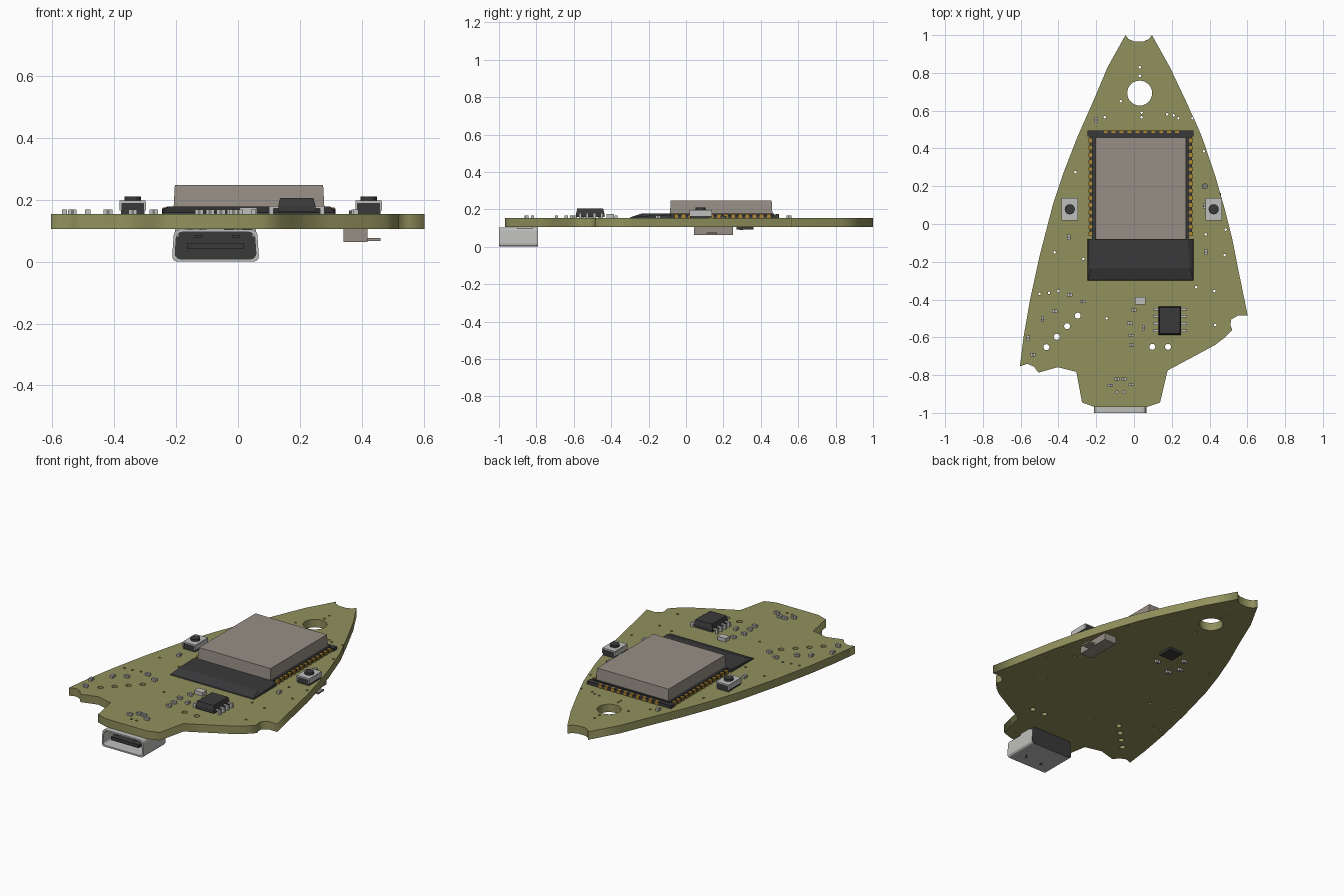
import bpy, bmesh, math
from mathutils import Vector


def material(name, rgb):
    m = bpy.data.materials.new(name)
    m.diffuse_color = (*rgb, 1)
    return m


OLIVE = material("olive board", (0.285, 0.285, 0.112))
TAUPE = material("warm grey shield", (0.31, 0.275, 0.24))
BLACK = material("charcoal plastic", (0.042, 0.042, 0.044))
METAL = material("light metal", (0.52, 0.52, 0.51))
GREY = material("mid grey ceramic", (0.2, 0.2, 0.19))
GOLD = material("gold pads", (0.42, 0.24, 0.03))
TOP, BOTTOM = 0.153, 0.105


def loft(bm, loops, mat=0, cap=True):
    """Join equal-length point loops with quads; cap both ends."""
    rings = [[bm.verts.new(p) for p in loop] for loop in loops]
    faces = []
    for a, b in zip(rings, rings[1:]):
        n = len(a)
        faces += [bm.faces.new((a[i], a[(i + 1) % n], b[(i + 1) % n], b[i])) for i in range(n)]
    if cap:
        faces += [bm.faces.new(rings[0]), bm.faces.new(rings[-1])]
    for f in faces:
        f.material_index = mat
    return faces


def box(bm, x0, x1, y0, y1, z0, z1, mat=0, taper=0.0):
    t = taper
    loft(bm, [[(x0, y0, z0), (x1, y0, z0), (x1, y1, z0), (x0, y1, z0)],
              [(x0 + t, y0 + t, z1), (x1 - t, y0 + t, z1), (x1 - t, y1 - t, z1), (x0 + t, y1 - t, z1)]], mat)


def cylinder(bm, x, y, r, z0, z1, mat=0, n=16):
    ring = [(x + r * math.cos(k * math.tau / n), y + r * math.sin(k * math.tau / n)) for k in range(n)]
    loft(bm, [[(*p, z0) for p in ring], [(*p, z1) for p in ring]], mat)


def finish(name, bm, *mats):
    bmesh.ops.recalc_face_normals(bm, faces=bm.faces)
    me = bpy.data.meshes.new(name)
    bm.to_mesh(me)
    bm.free()
    for m in mats:
        me.materials.append(m)
    ob = bpy.data.objects.new(name, me)
    bpy.context.collection.objects.link(ob)
    return ob


# --- Board: filled flat curve with holes, extruded ---
outline = [(-0.045, 1.0), (-0.03, 0.98), (0.0, 0.966), (0.05, 0.966), (0.08, 0.98), (0.095, 1.0),
           (0.19, 0.83), (0.28, 0.64), (0.36, 0.46), (0.43, 0.255), (0.48, 0.08), (0.52, -0.08),
           (0.56, -0.28), (0.602, -0.485), (0.55, -0.485), (0.515, -0.505), (0.51, -0.535),
           (0.52, -0.56), (0.475, -0.605), (0.43, -0.64), (0.3, -0.71), (0.178, -0.775),
           (0.138, -0.945), (0.07, -0.968), (-0.21, -0.968), (-0.275, -0.945), (-0.305, -0.783),
           (-0.405, -0.758), (-0.505, -0.787), (-0.53, -0.755), (-0.565, -0.74), (-0.604, -0.753),
           (-0.585, -0.6), (-0.55, -0.4), (-0.5, -0.17), (-0.43, 0.1), (-0.37, 0.28),
           (-0.3, 0.46), (-0.22, 0.64), (-0.14, 0.83)]
pin_holes = [(-0.298, -0.485), (-0.354, -0.541), (-0.409, -0.597), (-0.464, -0.652), (0.097, -0.65), (0.18, -0.65)]
vias = [(0.03, 0.83), (0.03, 0.785), (-0.07, 0.65), (0.04, 0.59), (0.04, 0.565), (0.175, 0.58),
        (0.21, 0.575), (0.235, 0.56), (0.31, 0.56), (-0.155, 0.565), (0.37, 0.385), (-0.31, 0.275), (0.485, -0.03),
        (0.38, -0.055), (-0.42, -0.15), (-0.268, -0.185), (0.48, -0.165), (0.33, -0.335), (0.425, -0.355),
        (-0.5, -0.37), (-0.45, -0.365), (-0.4, -0.355), (-0.145, -0.5), (0.43, -0.535),
        (-0.09, -0.89), (-0.055, -0.89)]
holes = [(0.03, 0.693, 0.066, 32)] + [(x, y, 0.016, 16) for x, y in pin_holes] + [(x, y, 0.007, 8) for x, y in vias]
loops = [outline]
for x, y, r, n in holes:
    loops.append([(x + r * math.cos(k * math.tau / n), y + r * math.sin(k * math.tau / n)) for k in range(n)])
cu = bpy.data.curves.new("circuit_board", 'CURVE')
cu.dimensions, cu.fill_mode, cu.extrude = '2D', 'BOTH', (TOP - BOTTOM) / 2
for loop in loops:
    s = cu.splines.new('POLY')
    s.points.add(len(loop) - 1)
    for p, (x, y) in zip(s.points, loop):
        p.co = (x, y, 0, 1)
    s.use_cyclic_u = True
cu.materials.append(OLIVE)
board = bpy.data.objects.new("circuit_board", cu)
board.location.z = (TOP + BOTTOM) / 2
bpy.context.collection.objects.link(board)
board.select_set(True)
bpy.context.view_layer.objects.active = board
bpy.ops.object.convert(target='MESH')
board.select_set(False)

# --- Radio module: base slab, sloped antenna end, top strip ---
bm = bmesh.new()
box(bm, -0.222, 0.292, -0.08, 0.47, TOP, 0.178)
box(bm, -0.245, 0.315, 0.462, 0.495, TOP, 0.172)
loft(bm, [[(-0.245, -0.3, TOP), (0.315, -0.3, TOP), (0.315, -0.08, TOP), (-0.245, -0.08, TOP)],
          [(-0.243, -0.297, 0.158), (0.313, -0.297, 0.158), (0.313, -0.08, 0.17), (-0.243, -0.08, 0.17)],
          [(-0.228, -0.235, 0.178), (0.298, -0.235, 0.178), (0.285, -0.08, 0.178), (-0.215, -0.08, 0.178)]])
finish("module_base", bm, BLACK)

# Metal shield can
bm = bmesh.new()
box(bm, -0.208, 0.279, -0.086, 0.462, 0.174, 0.247, taper=0.004)
finish("shield_can", bm, TAUPE)

# Edge pads: gold contacts alternating with dark plastic
bm = bmesh.new()
for i in range(14):
    y = -0.062 + i * 0.038
    for x0, x1 in ((-0.242, -0.218), (0.288, 0.312)):
        box(bm, x0, x1, y, y + 0.02, TOP, 0.174, 0)
        box(bm, x0 + 0.006, x1 - 0.006, y + 0.02, y + 0.038, TOP, 0.17, 1)
for i in range(10):
    x = -0.16 + i * 0.042
    box(bm, x, x + 0.02, 0.482, 0.498, TOP, 0.174, 0)
finish("module_pads", bm, GOLD, BLACK)

# --- Eight-leg chip ---
bm = bmesh.new()
box(bm, 0.13, 0.25, -0.587, -0.437, 0.16, 0.18)
box(bm, 0.13, 0.25, -0.587, -0.437, 0.18, 0.205, taper=0.006)
for i in range(4):
    y = -0.572 + i * 0.038
    for s in (-1, 1):
        a, b, c = (0.19 + s * d for d in (0.055, 0.075, 0.09))
        box(bm, min(a, b), max(a, b), y, y + 0.014, 0.172, 0.18, 1)
        box(bm, min(b, c), max(b, c), y, y + 0.014, TOP, 0.18, 1)
finish("driver_chip", bm, BLACK, METAL)

# --- Push buttons ---
for side, cx in (("left", -0.34), ("right", 0.422)):
    bm = bmesh.new()
    cy = 0.078
    box(bm, cx - 0.038, cx + 0.038, cy - 0.057, cy + 0.057, TOP, 0.19, 0)
    box(bm, cx - 0.042, cx + 0.042, cy - 0.06, cy + 0.06, 0.19, 0.197, 1)
    for s in (-1, 1):
        box(bm, cx + s * 0.04 - 0.003, cx + s * 0.04 + 0.003, cy - 0.06, cy + 0.06, 0.165, 0.193, 1)
    cylinder(bm, cx, cy, 0.027, 0.197, 0.21, 0)
    finish(side + "_button", bm, BLACK, METAL)

# --- Small surface parts: ceramic middle with metal ends ---
def passive(bm, x, y, upright, z0, z1, l=0.028, w=0.017):
    for k, mat in ((-1, 0), (0, 1), (1, 0)):
        d = l / 3
        dx, dy = (w / 2, d / 2) if upright else (d / 2, w / 2)
        px, py = (x, y + k * d) if upright else (x + k * d, y)
        box(bm, px - dx, px + dx, py - dy, py + dy, z0, z1, mat)


bm = bmesh.new()
for x, y in [(-0.2, 0.55), (-0.345, -0.07), (0.38, -0.15), (-0.485, -0.505), (-0.56, -0.605), (0.05, -0.55), (0.375, 0.095)]:
    passive(bm, x, y, True, TOP, 0.168)
for x, y in [(-0.34, -0.375), (-0.42, -0.462), (-0.272, -0.411), (-0.535, -0.692), (0.0, -0.455),
             (-0.022, -0.525), (-0.015, -0.59), (-0.013, -0.64), (-0.125, -0.855), (-0.015, -0.85),
             (-0.09, -0.82), (-0.055, -0.82)]:
    passive(bm, x, y, False, TOP, 0.168)
cylinder(bm, 0.375, 0.2, 0.016, TOP, 0.165, 1, 10)
box(bm, 0.005, 0.061, -0.425, -0.386, TOP, 0.175, 0)
for x, y in [(0.0, 0.2), (-0.12, 0.15), (-0.155, 0.21), (-0.115, 0.295)]:
    passive(bm, x, y, False, 0.09, BOTTOM)
finish("small_components", bm, METAL, GREY)

# --- Underside: flat chip and slide switch ---
bm = bmesh.new()
box(bm, -0.045, 0.045, 0.27, 0.36, 0.091, BOTTOM)
finish("underside_chip", bm, BLACK)
bm = bmesh.new()
box(bm, 0.34, 0.418, 0.042, 0.25, 0.063, BOTTOM)
box(bm, 0.418, 0.46, 0.11, 0.165, 0.067, 0.077)
finish("slide_switch", bm, TAUPE)

# --- Socket: hollow rounded shell with dark inside and rear ---
def socket_ring(y, inset):
    x0, x1, z0, z1, r = -0.21 + inset, 0.065 - inset, inset, 0.104 - inset, 0.018
    pts = []
    for cx, cz, a0 in ((x1 - r, z1 - r, 0), (x0 + r, z1 - r, 90), (x0 + r, z0 + r, 180), (x1 - r, z0 + r, 270)):
        for a in (0, 30, 60, 90):
            t = math.radians(a0 + a)
            x, z = cx + r * math.cos(t), cz + r * math.sin(t)
            pts.append((x + (0.07 * (z - 0.052) * (1 if x < -0.07 else -1)), y, z))
    return pts


bm = bmesh.new()
loft(bm, [socket_ring(-0.79, 0), socket_ring(-1.0, 0), socket_ring(-1.0, 0.009), socket_ring(-0.83, 0.009)])
for f in bm.faces:
    c = f.calc_center_median()
    inner = 0.008 < c.z < 0.096 and -0.202 < c.x < 0.057
    if abs(c.y + 0.79) < 0.01 or (inner and abs(c.y + 0.83) < 0.01):
        f.material_index = 1
box(bm, -0.165, 0.02, -0.98, -0.83, 0.04, 0.06, 1)
for x in (-0.14, -0.02):
    box(bm, x, x + 0.025, -0.95, -0.91, 0.0, 0.004, 1)
    box(bm, x, x + 0.025, -0.98, -0.9, 0.078, 0.086, 1)
for x0, x1 in ((-0.203, -0.19), (0.045, 0.058)):
    box(bm, x0, x1, -0.9, -0.82, 0.08, BOTTOM + 0.01)
finish("cable_socket", bm, METAL, BLACK)
